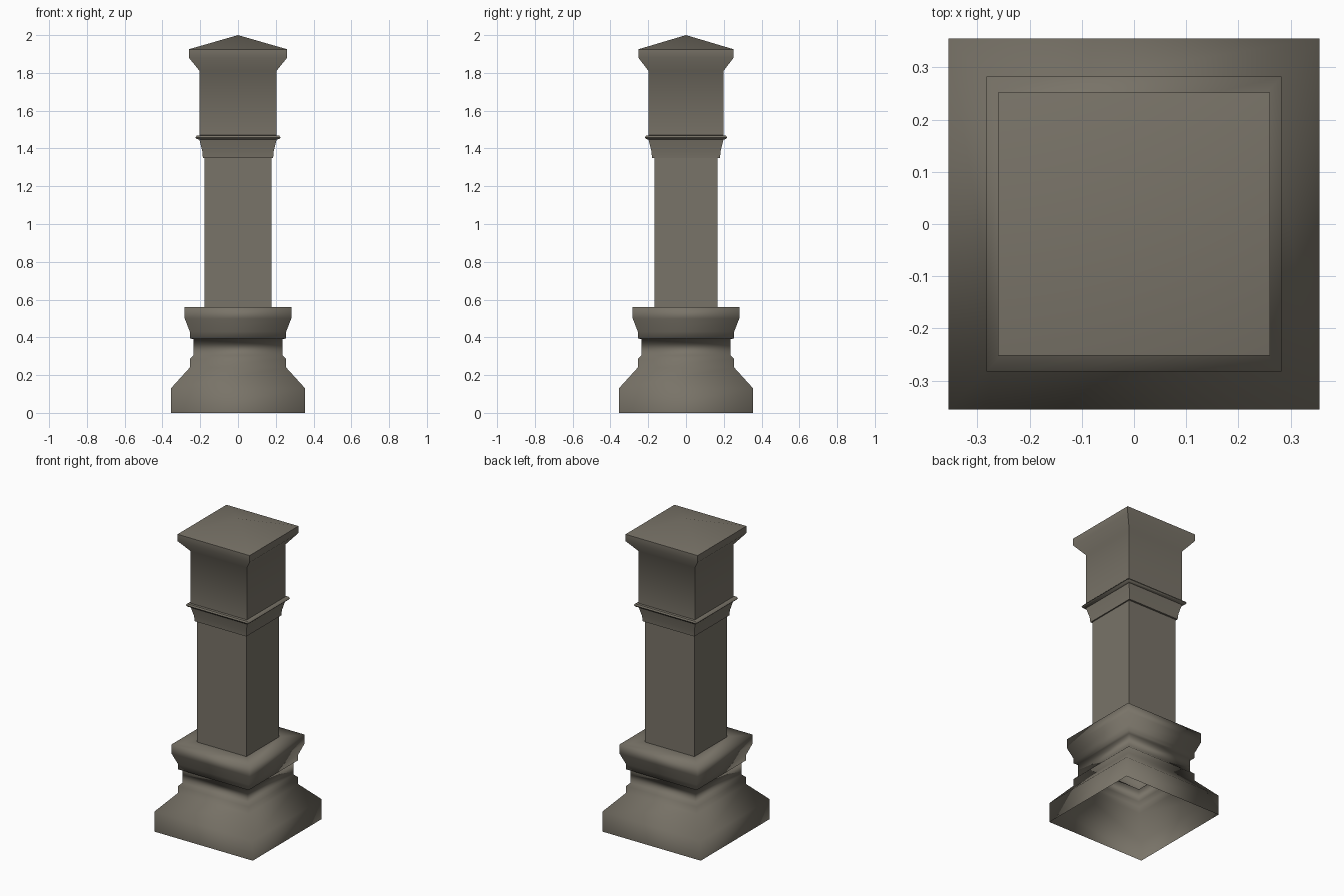
import bpy, bmesh, math

if "Cube" in bpy.data.objects:
    bpy.data.objects.remove(bpy.data.objects["Cube"])

stone = bpy.data.materials.new("warm_grey_stone")
stone.diffuse_color = (0.19, 0.172, 0.138, 1)
stone.use_nodes = True
stone.node_tree.nodes["Principled BSDF"].inputs["Base Color"].default_value = stone.diffuse_color


def square_loft(name, profile, all_smooth=False, apex=None):
    """Stack rectangular rings (half x, half y, z); optional pointed top."""
    bm = bmesh.new()
    rings = [[bm.verts.new((sx * hx, sy * hy, z))
              for sx, sy in ((-1, -1), (1, -1), (1, 1), (-1, 1))]
             for hx, hy, z in profile]
    for a, b in zip(rings, rings[1:]):
        for i in range(4):
            j = (i + 1) % 4
            bm.faces.new((a[i], a[j], b[j], b[i]))
    if apex:
        tip = bm.verts.new((0, 0, apex))
        for i in range(4):
            bm.faces.new((rings[-1][i], rings[-1][(i + 1) % 4], tip))
    me = bpy.data.meshes.new(name)
    bm.to_mesh(me)
    bm.free()
    me.materials.append(stone)
    ob = bpy.data.objects.new(name, me)
    bpy.context.collection.objects.link(ob)
    bpy.ops.object.select_all(action='DESELECT')
    ob.select_set(True)
    bpy.context.view_layer.objects.active = ob
    if all_smooth:
        bpy.ops.object.shade_smooth()
    else:
        bpy.ops.object.shade_smooth_by_angle(angle=math.radians(50))
    return ob


# moulded pedestal, hollow and open underneath
square_loft("pedestal", [(h, h, z) for h, z in (
    (0.355, 0), (0.355, 0.13), (0.255, 0.24), (0.255, 0.285), (0.235, 0.305),
    (0.235, 0.39), (0.255, 0.395), (0.255, 0.43), (0.282, 0.50),
    (0.282, 0.56))] + [(0.178, 0.168, 0.56)], all_smooth=True)

# plain shaft
square_loft("shaft", [(0.178, 0.168, 0.56), (0.178, 0.168, 1.35)])

# flared collar under the ring
square_loft("collar", [(0.178, 0.168, 1.35), (0.186, 0.18, 1.35),
                       (0.189, 0.183, 1.385), (0.205, 0.199, 1.45)])

# thin projecting ring
square_loft("ring", [(0.203, 0.198, 1.447), (0.218, 0.212, 1.45),
                     (0.225, 0.217, 1.458), (0.218, 0.212, 1.468),
                     (0.203, 0.198, 1.47)])

# upper block with flared cap and shallow pyramid top
square_loft("upper_block", [(0.203, 0.198, 1.465), (0.203, 0.198, 1.81),
                            (0.26, 0.252, 1.88), (0.26, 0.252, 1.925)], apex=2.0)
